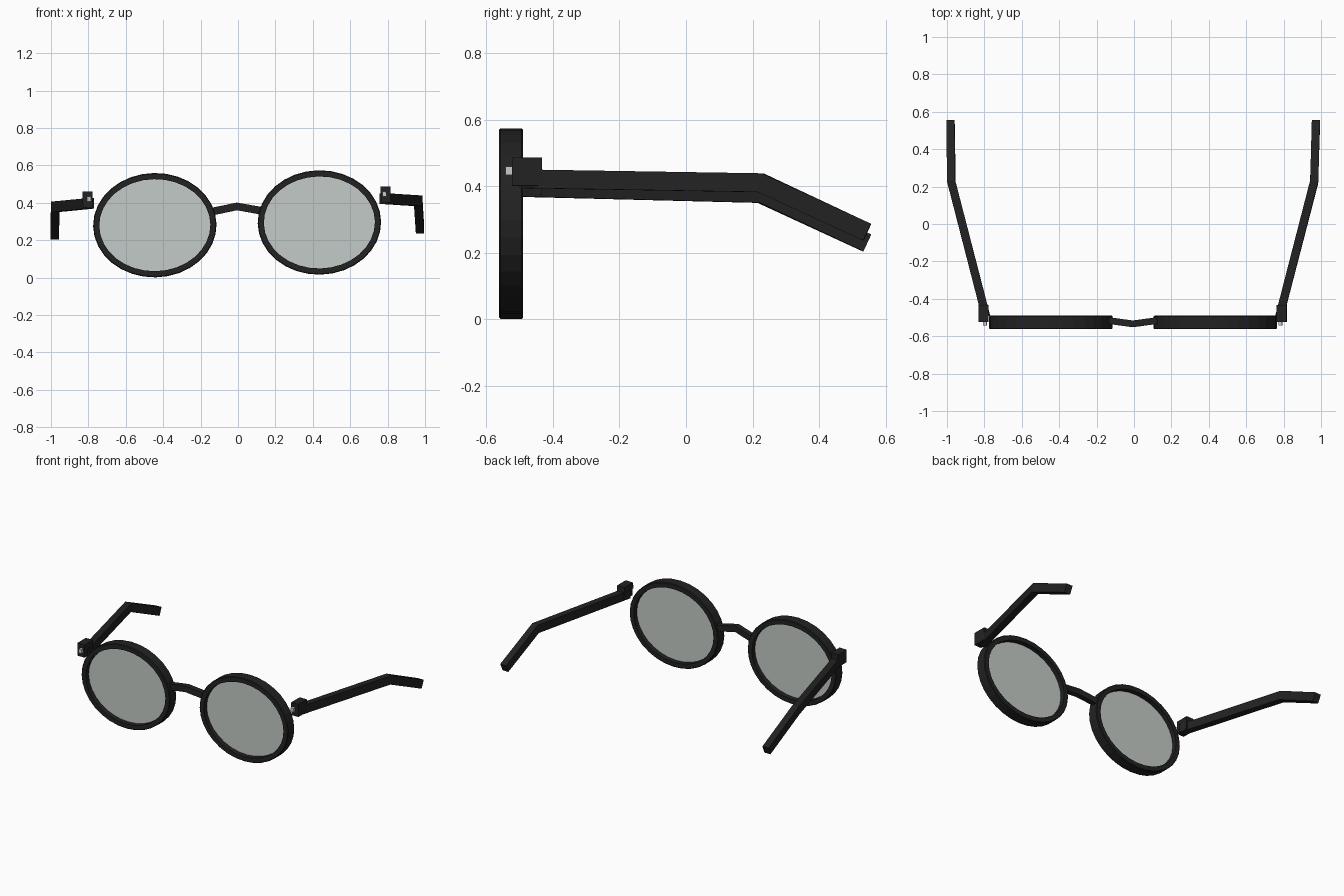
import bpy, bmesh, math
from mathutils import Vector, Matrix

if "Cube" in bpy.data.objects:
    bpy.data.objects.remove(bpy.data.objects["Cube"])

SEG = 32
ROLL = Matrix.Rotation(math.radians(-0.95), 4, 'Y')   # the glasses lean slightly to one side


def material(name, rgb):
    m = bpy.data.materials.new(name)
    m.diffuse_color = (*rgb, 1)
    m.use_nodes = True
    m.node_tree.nodes["Principled BSDF"].inputs["Base Color"].default_value = m.diffuse_color
    return m


BLACK = material("black_frame", (0.016, 0.016, 0.016))
GLASS = material("pale_grey_lens", (0.55, 0.595, 0.57))
METAL = material("light_metal", (0.6, 0.6, 0.6))


def finish(name, bm, mat):
    bmesh.ops.recalc_face_normals(bm, faces=bm.faces)
    bm.transform(ROLL)
    me = bpy.data.meshes.new(name)
    bm.to_mesh(me)
    bm.free()
    me.materials.append(mat)
    ob = bpy.data.objects.new(name, me)
    bpy.context.collection.objects.link(ob)
    return ob


def bridge_loops(bm, loops, closed):
    """Join matching vertex loops with quads."""
    n = len(loops[0])
    for i in range(len(loops) if closed else len(loops) - 1):
        a, b = loops[i], loops[(i + 1) % len(loops)]
        for j in range(n):
            k = (j + 1) % n
            bm.faces.new((a[j], a[k], b[k], b[j]))


def ellipse(bm, cx, y, cz, rx, rz):
    return [bm.verts.new((cx + rx * math.cos(2 * math.pi * i / SEG), y,
                          cz + rz * math.sin(2 * math.pi * i / SEG))) for i in range(SEG)]


def box(name, centre, size, mat):
    bm = bmesh.new()
    bmesh.ops.create_cube(bm, size=1, matrix=Matrix.Translation(centre) @ Matrix.Diagonal((*size, 1)))
    return finish(name, bm, mat)


def bar(name, points, width, height, mat):
    """Rectangular bar swept along a path with mitred bends."""
    pts = [Vector(p) for p in points]
    dirs = [(b - a).normalized() for a, b in zip(pts, pts[1:])]
    bm = bmesh.new()
    loops = []
    for i, p in enumerate(pts):
        d0, d1 = dirs[max(i - 1, 0)], dirs[min(i, len(dirs) - 1)]
        t = (d0 + d1).normalized()
        side = t.cross(Vector((0, 0, 1))).normalized()
        up = side.cross(t) / t.dot(d1)
        loops.append([bm.verts.new(p + side * (u * width / 2) + up * (v * height / 2))
                      for u, v in ((-1, -1), (1, -1), (1, 1), (-1, 1))])
    bridge_loops(bm, loops, False)
    bm.faces.new(loops[0])
    bm.faces.new(loops[-1])
    return finish(name, bm, mat)


CX, CY, CZ = 0.44, -0.526, 0.288      # lens centre
RX, RZ, WALL, HALF, BEV = 0.33, 0.279, 0.033, 0.036, 0.004

for s, label in ((-1, "left"), (1, "right")):
    # Rim: slightly bevelled rectangular section around an ellipse
    bm = bmesh.new()
    section = [(0, -HALF + BEV), (0, HALF - BEV), (BEV, HALF), (WALL, HALF), (WALL, -HALF), (BEV, -HALF)]
    bridge_loops(bm, [ellipse(bm, s * CX, CY + dy, CZ, RX - inset, RZ - inset)
                      for inset, dy in section], True)
    finish(label + "_rim", bm, BLACK)

    # Lens: thin disc in the middle of the rim
    bm = bmesh.new()
    discs = [ellipse(bm, s * CX, CY + dy, CZ, RX - WALL + 0.002, RZ - WALL + 0.002) for dy in (-0.004, 0.004)]
    bridge_loops(bm, discs, False)
    for d in discs:
        bm.faces.new(d)
    finish(label + "_lens", bm, GLASS)

    # Hinge block with a small screw in front
    box(label + "_hinge", (s * 0.797, -0.478, 0.431), (0.053, 0.09, 0.085), BLACK)
    box(label + "_screw", (s * 0.79, -0.532, 0.434), (0.02, 0.022, 0.026), METAL)

    # Temple arm with drooping ear end
    bar(label + "_arm", [(s * 0.784, -0.495, 0.410), (s * 0.97, 0.225, 0.395), (s * 0.977, 0.545, 0.246)],
        0.044, 0.056, BLACK)

# Nose bridge
bar("nose_bridge", [(-0.125, -0.517, 0.357), (0, -0.534, 0.381), (0.125, -0.517, 0.357)], 0.036, 0.04, BLACK)
